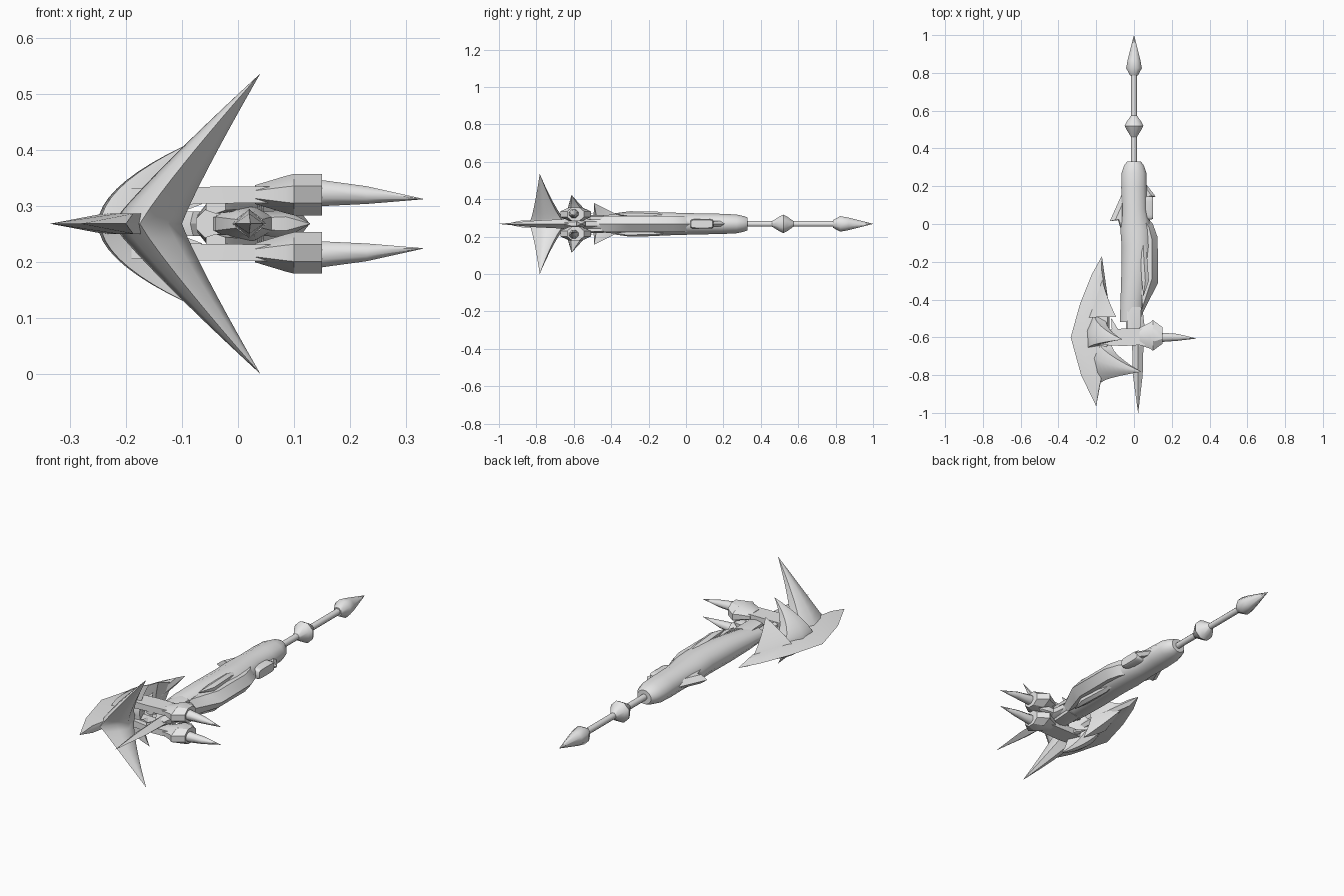
import bpy, bmesh, math
from mathutils import Vector

if "Cube" in bpy.data.objects:
    bpy.data.objects.remove(bpy.data.objects["Cube"])

ZC = 0.268  # height of the symmetry plane
steel = bpy.data.materials.new("light_grey_steel")
steel.diffuse_color = (0.8, 0.8, 0.8, 1)
steel.use_nodes = True
steel.node_tree.nodes["Principled BSDF"].inputs["Base Color"].default_value = steel.diffuse_color


def finish(name, bm, angle=35):
    bmesh.ops.remove_doubles(bm, verts=bm.verts, dist=0.0002)
    bmesh.ops.recalc_face_normals(bm, faces=bm.faces)
    me = bpy.data.meshes.new(name)
    bm.to_mesh(me)
    bm.free()
    ob = bpy.data.objects.new(name, me)
    bpy.context.collection.objects.link(ob)
    me.materials.append(steel)
    bpy.ops.object.select_all(action='DESELECT')
    ob.select_set(True)
    bpy.context.view_layer.objects.active = ob
    bpy.ops.object.shade_smooth_by_angle(angle=math.radians(angle))
    return ob


def skin(name, rings, angle=35):
    """Bridge equal-length rings of points and cap both ends."""
    bm = bmesh.new()
    vs = [[bm.verts.new(p) for p in r] for r in rings]
    n = len(vs[0])
    for a, b in zip(vs, vs[1:]):
        for i in range(n):
            j = (i + 1) % n
            bm.faces.new((a[i], a[j], b[j], b[i]))
    bm.faces.new(vs[0])
    bm.faces.new(vs[-1][::-1])
    return finish(name, bm, angle)


def loft(name, axis, stations, n=8, turn=0.5, angle=50):
    """Stations: (position on axis, centre across, centre z, half width, half height)."""
    rings = []
    for p, c, z, w, h in stations:
        ring = []
        for i in range(n):
            a = 2 * math.pi * (i + turn) / n
            across, up = c + w * math.cos(a), z + h * math.sin(a)
            ring.append((across, p, up) if axis == 'y' else (p, across, up))
        rings.append(ring)
    return skin(name, rings, angle)


def wedge(name, rim, ridge, t):
    """Sharp rim on the symmetry plane rising to a ridge of half thickness t."""
    bm = bmesh.new()
    n = len(rim)
    out = [bm.verts.new((x, y, ZC)) for x, y in rim]
    for s in (1, -1):
        top = [bm.verts.new((x, y, ZC + s * t)) for x, y in ridge]
        for i in range(n):
            j = (i + 1) % n
            bm.faces.new((out[i], out[j], top[j], top[i]))
        bm.faces.new(top)
    return finish(name, bm, 25)


def fin(name, pts, t):
    """Thin wedge whose ridge is the outline shrunk to its middle."""
    c = sum((Vector(p) for p in pts), Vector((0, 0))) / len(pts)
    wedge(name, pts, [tuple(c.lerp(Vector(p), 0.45)) for p in pts], t)


def chevron(name, section, tip, rise, px, py):
    """Armour plate: mid section tapering to a spike above and below."""
    rings = []
    for k in range(-10, 11):
        t = min(abs(k) / 10, 0.998)
        fx, fy = t ** px, t ** py
        z = ZC + math.copysign(rise * t, k)
        rings.append([(x + (tip[0] - x) * fx, y + (tip[1] - y) * fy, z) for x, y in section])
    skin(name, rings, 50)


# rear spear point, bead and rod
loft("rear_point", 'y', [(0.785, 0, ZC, .022, .022), (0.825, 0, ZC, .045, .045),
                         (0.87, 0, ZC, .036, .036), (1.0, 0, ZC, .0005, .0005)])
loft("rod", 'y', [(0.30, 0, ZC, .016, .016), (0.80, 0, ZC, .016, .016)])
loft("rod_bead", 'y', [(0.46, 0, ZC, .016, .016), (0.50, 0, ZC, .043, .043), (0.52, 0, ZC, .054, .054),
                       (0.54, 0, ZC, .043, .043), (0.575, 0, ZC, .016, .016)])

# main body
loft("body", 'y', [(0.33, 0, ZC, .038, .035), (0.31, 0, ZC, .054, .043), (0.27, 0, ZC, .068, .052),
                   (0.19, 0, ZC, .070, .056), (0.08, .002, ZC, .068, .058), (-0.03, .01, ZC, .085, .061),
                   (-0.12, .015, ZC, .083, .064), (-0.28, .005, ZC, .075, .062),
                   (-0.42, -.01, ZC, .064, .05), (-0.52, -.015, ZC, .062, .035)], n=12)
# fins along the body
fin("left_fin", [(-.05, .19), (-.128, .015), (-.085, .02), (-.04, -.12)], .022)
fin("right_rear_fin", [(.05, .23), (.115, .145), (.085, .14), (.05, .10)], .015)
wedge("right_edge_plate",
      [(.05, .06), (.10, .0), (.125, -.07), (.128, -.31), (.09, -.385), (.045, -.475), (.03, -.2)],
      [(.05, .03), (.08, -.02), (.095, -.08), (.095, -.29), (.075, -.35), (.045, -.44), (.03, -.2)], .042)
for s, side in ((1, "upper"), (-1, "lower")):
    loft(side + "_body_ridge", 'y', [(-0.02, .05, ZC + s * .03, .002, .004), (-0.15, .05, ZC + s * .045, .02, .02),
                                     (-0.30, .06, ZC + s * .05, .022, .018),
                                     (-0.38, .05, ZC + s * .055, .001, .002)], n=6)

# rounded block on the right side of the body
rings = []
for x, w in ((.04, 1), (.09, 1), (.1, .8)):
    ring = []
    for i in range(16):
        ca, sa = math.cos(math.pi * (i + .5) / 8), math.sin(math.pi * (i + .5) / 8)
        ring.append((x, .085 + (.062 - .02 * (1 - w)) * math.copysign(abs(ca) ** .35, ca),
                     ZC + .026 * w * math.copysign(abs(sa) ** .35, sa)))
    rings.append(ring)
skin("side_block", rings, 40)

# axe blade
wedge("axe_blade",
      [(-.17, -.17), (-.225, -.27), (-.285, -.42), (-.335, -.60), (-.28, -.80), (-.20, -.965),
       (-.175, -.83), (-.13, -.62), (-.13, -.45)],
      [(-.172, -.24), (-.20, -.31), (-.225, -.45), (-.24, -.60), (-.215, -.76), (-.187, -.88),
       (-.17, -.80), (-.14, -.62), (-.14, -.45)], .018)

# layered armour plates with upper and lower spikes
chevron("rear_chevron", [(-.175, -.25), (-.215, -.38), (-.25, -.495), (-.19, -.485), (-.125, -.47), (-.145, -.36)],
        (-.095, -.492), .112, 1.3, .9)
chevron("middle_chevron", [(-.215, -.46), (-.25, -.56), (-.245, -.66), (-.19, -.65), (-.11, -.62), (-.15, -.50)],
        (-.06, -.612), .155, 1.9, .9)
chevron("front_chevron", [(-.19, -.62), (-.225, -.70), (-.205, -.79), (-.175, -.84), (-.125, -.78),
                          (-.10, -.72), (-.12, -.64)], (.04, -.782), .268, 1.1, .7)

# paired cross arms, end blocks and side spikes
for s, side in ((1, "upper"), (-1, "lower")):
    def z(h):
        return ZC + s * h
    loft(side + "_arm", 'x', [(-.19, -.60, z(.045), .055, .025), (-.06, -.60, z(.051), .065, .021),
                              (.09, -.595, z(.052), .06, .021)], n=4, angle=25)
    loft(side + "_arm_block", 'x', [(.03, -.595, z(.052), .05, .018), (.085, -.59, z(.052), .075, .036),
                                    (.10, -.59, z(.052), .088, .04), (.15, -.59, z(.052), .048, .04)],
         n=8, angle=30)
    loft(side + "_side_spike", 'x', [(.14, -.60, z(.055), .027, .026), (.23, -.60, z(.051), .02, .017),
                                     (.33, -.606, z(.044), .0005, .0005)], n=8)
    loft(side + "_strut", 'y', [(-.64, -.04, z(.03), .02, .012), (-.56, 0, z(.035), .04, .014),
                                (-.44, 0, z(.03), .045, .018)], n=6)
    # small thorn behind each arm
    loft(side + "_thorn", 'y', [(-.62, -.09, z(.045), .03, .02), (-.56, -.10, z(.05), .02, .014),
                                (-.50, -.12, z(.055), .001, .001)], n=6)

# centre core, front spike and short side barb
loft("core", 'y', [(-.46, 0, ZC, .05, .03), (-.58, .01, ZC, .055, .032), (-.65, .02, ZC, .025, .02)], n=8)
loft("front_spike", 'y', [(-.50, .02, ZC, .02, .018), (-.64, .02, ZC, .03, .026), (-.80, .02, ZC, .026, .018),
                          (-1.0, .022, ZC, .0005, .0005)], n=4, turn=0, angle=20)
loft("core_barb", 'x', [(.03, -.56, ZC, .03, .02), (.085, -.56, ZC, .03, .025),
                        (.128, -.56, ZC, .001, .001)], n=6)
